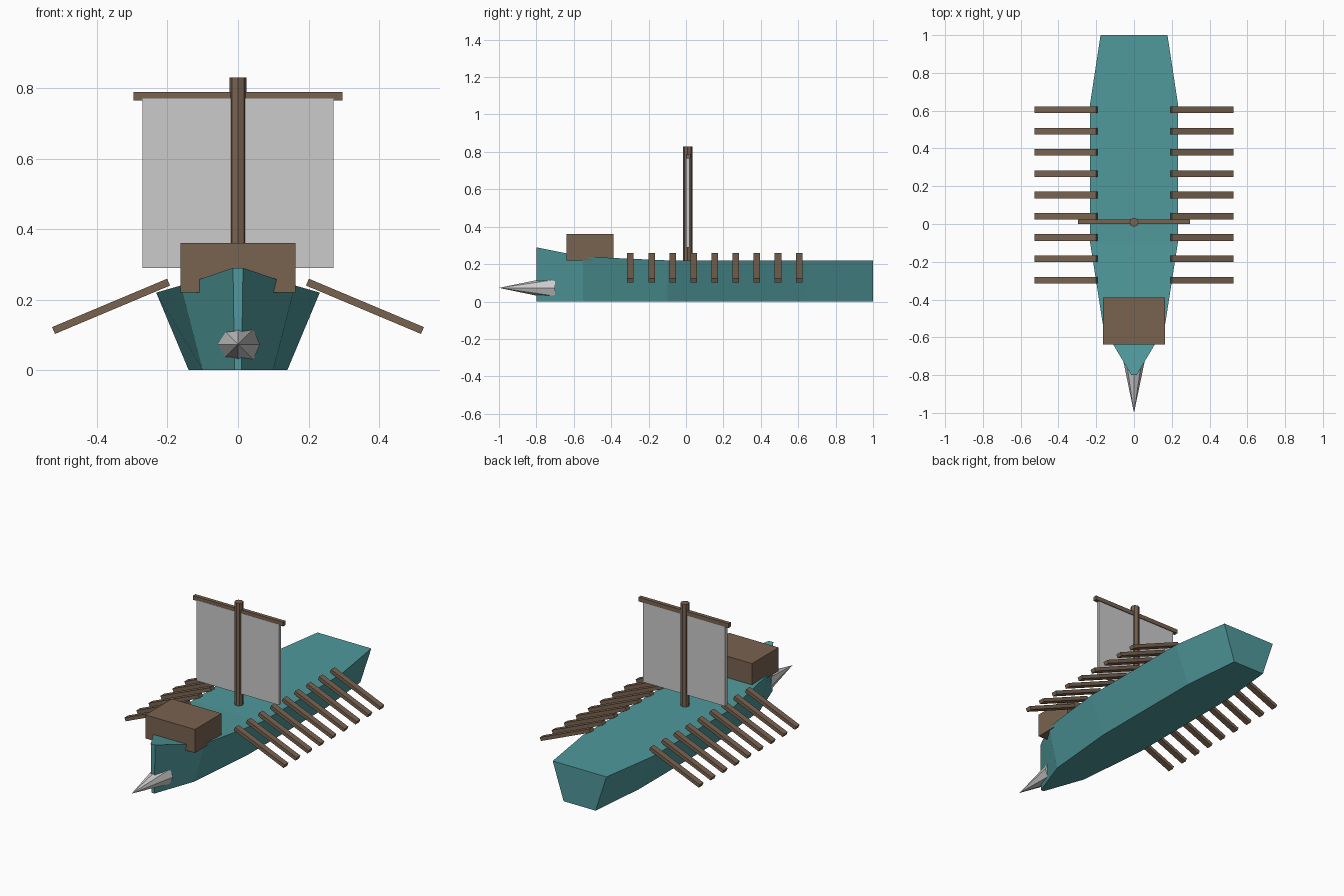
import bpy, bmesh, math

if "Cube" in bpy.data.objects:
    bpy.data.objects.remove(bpy.data.objects["Cube"])


def material(name, color):
    m = bpy.data.materials.new(name)
    m.diffuse_color = (*color, 1)
    m.use_nodes = True
    m.node_tree.nodes["Principled BSDF"].inputs["Base Color"].default_value = m.diffuse_color
    return m


TEAL = material("teal_paint", (0.08, 0.32, 0.33))
WOOD = material("wood", (0.19, 0.125, 0.08))


def finish(bm, name, mat=None):
    bmesh.ops.recalc_face_normals(bm, faces=bm.faces)
    mesh = bpy.data.meshes.new(name)
    bm.to_mesh(mesh)
    bm.free()
    obj = bpy.data.objects.new(name, mesh)
    bpy.context.collection.objects.link(obj)
    if mat:
        mesh.materials.append(mat)
    return obj


def box(name, center, size, mat=None, tilt=0):
    bm = bmesh.new()
    bmesh.ops.create_cube(bm, size=1)
    bmesh.ops.scale(bm, vec=size, verts=bm.verts)
    obj = finish(bm, name, mat)
    obj.location = center
    obj.rotation_euler.y = tilt
    return obj


def cone(name, center, r1, r2, depth, mat=None, rot_x=0):
    bm = bmesh.new()
    bmesh.ops.create_cone(bm, cap_ends=True, segments=8,
                          radius1=r1, radius2=r2, depth=depth)
    obj = finish(bm, name, mat)
    obj.location = center
    obj.rotation_euler.x = rot_x
    return obj


# Hull: stations of (y, deck half width, keel half width, deck height)
stations = [(-0.8, 0.014, 0.01, 0.29), (-0.55, 0.162, 0.10, 0.24),
            (-0.1, 0.232, 0.14, 0.22), (0.64, 0.232, 0.14, 0.22),
            (1.0, 0.177, 0.105, 0.22)]
bm = bmesh.new()
rings = [[bm.verts.new(p) for p in ((-w, y, h), (w, y, h), (k, y, 0), (-k, y, 0))]
         for y, w, k, h in stations]
for a, b in zip(rings, rings[1:]):
    for i in range(4):
        j = (i + 1) % 4
        bm.faces.new((a[i], a[j], b[j], b[i]))
bm.faces.new(rings[0])
bm.faces.new(rings[-1])
finish(bm, "hull", TEAL)

# Pointed ram at the bow
cone("ram", (0, -0.85, 0.073), 0.062, 0, 0.3, rot_x=math.pi / 2)

# Fore cabin
box("cabin", (0, -0.513, 0.29), (0.326, 0.25, 0.14), WOOD)

# Mast, yard and sail
MAST_Y = 0.009
cone("mast", (0, MAST_Y, 0.52), 0.0245, 0.0245, 0.62, WOOD)
box("yard", (0, MAST_Y + 0.003, 0.777), (0.594, 0.023, 0.025), WOOD)
box("sail", (0, MAST_Y, 0.53), (0.542, 0.02, 0.48))

# Two banks of nine oars
for side, label in ((1, "right"), (-1, "left")):
    for i in range(9):
        box(f"{label}_oar_{i + 1}", (side * 0.36, -0.297 + i * 0.1127, 0.181),
            (0.354, 0.035, 0.021), WOOD, tilt=side * math.radians(22.8))
